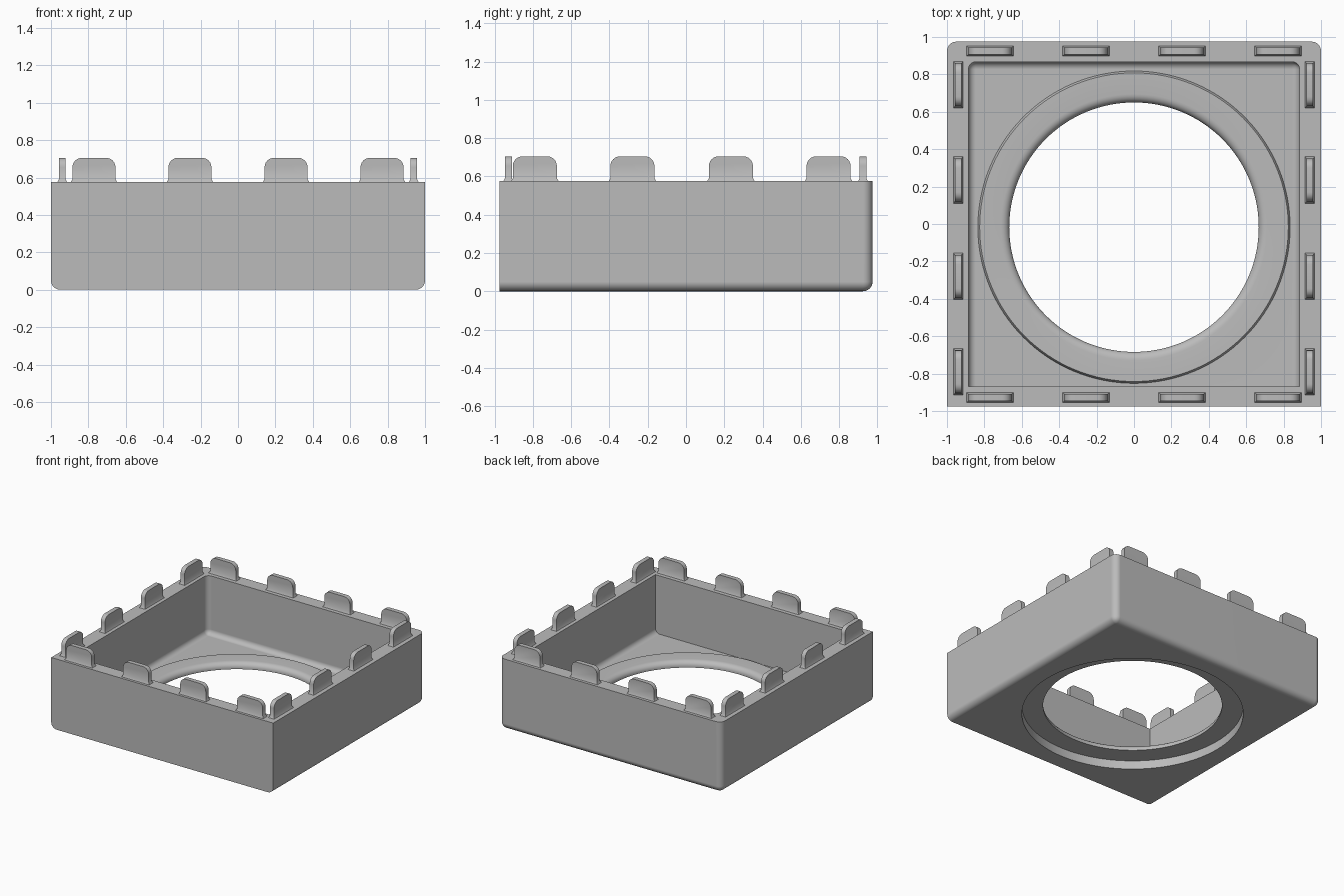
import bpy, bmesh, math
from mathutils import Matrix, Vector

if "Cube" in bpy.data.objects:
    bpy.data.objects.remove(bpy.data.objects["Cube"], do_unlink=True)

GREY = (0.5, 0.5, 0.5, 1)
grey = bpy.data.materials.new("plain grey")
grey.use_nodes = True
grey.diffuse_color = GREY
grey.node_tree.nodes["Principled BSDF"].inputs["Base Color"].default_value = GREY

RIM = 0.575      # height of the wall top
HOLE_Y = -0.017  # the round opening sits slightly forward


def make(name, bm):
    bmesh.ops.recalc_face_normals(bm, faces=bm.faces[:])
    mesh = bpy.data.meshes.new(name)
    bm.to_mesh(mesh)
    bm.free()
    mesh.materials.append(grey)
    obj = bpy.data.objects.new(name, mesh)
    bpy.context.collection.objects.link(obj)
    return obj


def activate(obj):
    bpy.ops.object.select_all(action='DESELECT')
    obj.select_set(True)
    bpy.context.view_layer.objects.active = obj


def smooth(obj):
    activate(obj)
    bpy.ops.object.shade_smooth_by_angle(angle=math.radians(35))


def tray_box(name, lo, hi, radius):
    """Box rounded on its bottom and back corners, sharp along the front."""
    lo, hi = Vector(lo), Vector(hi)
    bm = bmesh.new()
    bmesh.ops.create_cube(bm, size=1)
    for v in bm.verts:
        v.co = [(lo[i] + hi[i]) / 2 + v.co[i] * (hi[i] - lo[i]) for i in range(3)]
    edges = []
    for e in bm.edges:
        mid = (e.verts[0].co + e.verts[1].co) / 2
        low = mid.z < lo.z + 0.001
        upright = abs(e.verts[0].co.z - e.verts[1].co.z) > 0.01
        if (low and mid.y > lo.y + 0.001) or (upright and mid.y > 0):
            edges.append(e)
    bmesh.ops.bevel(bm, geom=edges, offset=radius, segments=6, profile=0.5,
                    affect='EDGES', clamp_overlap=True)
    return make(name, bm)


def subtract(target, cutter):
    mod = target.modifiers.new("cut", 'BOOLEAN')
    mod.operation = 'DIFFERENCE'
    mod.solver = 'EXACT'
    mod.object = cutter
    activate(target)
    bpy.ops.object.modifier_apply(modifier=mod.name)
    bpy.data.objects.remove(cutter, do_unlink=True)


# Open tray with a round opening in the floor
tray = tray_box("tray", (-1, -0.975, 0), (1, 0.975, RIM), 0.05)
subtract(tray, tray_box("cavity_cutter", (-0.885, -0.87, 0.1), (0.885, 0.867, 1), 0.04))
bm = bmesh.new()
bmesh.ops.create_cone(bm, cap_ends=True, segments=128, radius1=0.825, radius2=0.825,
                      depth=1, matrix=Matrix.Translation((0, HOLE_Y, 0)))
subtract(tray, make("opening_cutter", bm))
smooth(tray)
weighted = tray.modifiers.new("flat face shading", 'WEIGHTED_NORMAL')
weighted.keep_sharp = True

# Ring lip around the opening, rounded on its inner edge
profile = [(0.667, 0.07), (0.828, 0.07), (0.835, 0.085), (0.835, 0.105), (0.825, 0.12)]
for i in range(7):
    a = math.pi / 2 * (1 + i / 6)
    profile.append((0.712 + 0.045 * math.cos(a), 0.08 + 0.04 * math.sin(a)))
bm = bmesh.new()
steps = 128
rings = []
for s in range(steps):
    a = 2 * math.pi * s / steps
    rings.append([bm.verts.new((r * math.cos(a), HOLE_Y + r * math.sin(a), z))
                  for r, z in profile])
for s in range(steps):
    here, after = rings[s], rings[(s + 1) % steps]
    for j in range(len(profile)):
        k = (j + 1) % len(profile)
        bm.faces.new((here[j], here[k], after[k], after[j]))
smooth(make("opening_lip", bm))


def tab(name, x, y, turn):
    """Thin upright tab with rounded top corners and a flared foot."""
    half, thick, top, r, foot = 0.115, 0.036, 0.13, 0.05, 0.016
    outline = [(-half, foot), (half, foot)]
    for cx, start in ((half - r, 0), (r - half, math.pi / 2)):
        for i in range(7):
            a = start + math.pi / 2 * i / 6
            outline.append((cx + r * math.cos(a), top - r + r * math.sin(a)))
    bm = bmesh.new()
    front = [bm.verts.new((px, -thick / 2, pz)) for px, pz in outline]
    back = [bm.verts.new((px, thick / 2, pz)) for px, pz in outline]
    bm.faces.new(front)
    bm.faces.new(back)
    for i in range(1, len(outline)):
        k = (i + 1) % len(outline)
        bm.faces.new((front[i], front[k], back[k], back[i]))
    # Flared foot below the blade
    blade = [front[0], front[1], back[1], back[0]]
    base = [bm.verts.new((v.co.x + math.copysign(0.011, v.co.x),
                          v.co.y + math.copysign(0.009, v.co.y), -0.002)) for v in blade]
    for i in range(4):
        k = (i + 1) % 4
        bm.faces.new((blade[i], blade[k], base[k], base[i]))
    bm.faces.new(base)
    bm.transform(Matrix.Translation((x, y, RIM)) @ Matrix.Rotation(turn, 4, 'Z'))
    smooth(make(name, bm))


# Four tabs along each wall
for i, (x, y) in enumerate(zip((-0.77, -0.257, 0.257, 0.77),
                               (-0.79, -0.28, 0.235, 0.745)), 1):
    tab(f"front_tab_{i}", x, -0.928, 0)
    tab(f"back_tab_{i}", x, 0.925, 0)
    tab(f"left_tab_{i}", 0.94, y, math.pi / 2)
    tab(f"right_tab_{i}", -0.94, y, math.pi / 2)
